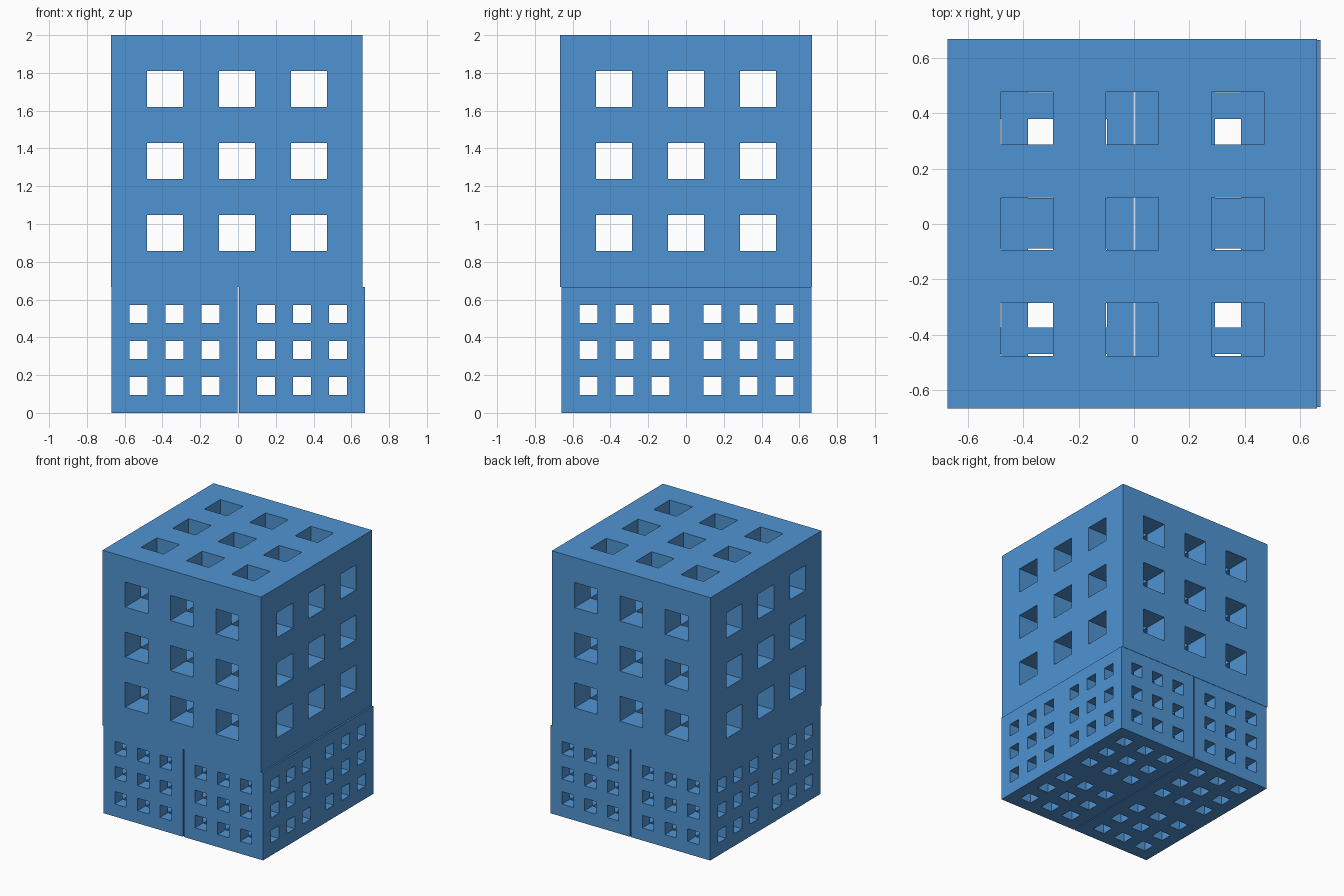
import bpy, bmesh
from mathutils import Vector

if "Cube" in bpy.data.objects:
    bpy.data.objects.remove(bpy.data.objects["Cube"])

N = 7  # each cube is a 7x7x7 grid; odd rows and columns are bored through

# Blue paint shared by all blocks
blue = bpy.data.materials.new("blue_paint")
blue.diffuse_color = (0.08, 0.296, 0.658, 1)
blue.use_nodes = True
blue.node_tree.nodes["Principled BSDF"].inputs["Base Color"].default_value = blue.diffuse_color


def solid(c):
    """A cell is material unless it lies in a bore (two or more odd indices)."""
    return all(0 <= i < N for i in c) and sum(i % 2 for i in c) < 2


def lattice_cube(name, origin, size):
    """Cube with 3x3 square tunnels along all three axes; origin is its low corner."""
    bm = bmesh.new()
    verts = {}

    def vert(p):
        if p not in verts:
            verts[p] = bm.verts.new(Vector(p) * (size / N))
        return verts[p]

    cells = [(x, y, z) for x in range(N) for y in range(N) for z in range(N)]
    for c in filter(solid, cells):
        for axis in range(3):
            u, v = (axis + 1) % 3, (axis + 2) % 3
            for side in (0, 1):
                near = list(c)
                near[axis] += 2 * side - 1
                if solid(near):
                    continue
                quad = []
                for du, dv in ((0, 0), (1, 0), (1, 1), (0, 1)):
                    p = list(c)
                    p[axis] += side
                    p[u] += du
                    p[v] += dv
                    quad.append(vert(tuple(p)))
                bm.faces.new(quad if side else quad[::-1])
    mesh = bpy.data.meshes.new(name)
    bm.to_mesh(mesh)
    bm.free()
    mesh.materials.append(blue)
    obj = bpy.data.objects.new(name, mesh)
    obj.location = origin
    bpy.context.collection.objects.link(obj)
    return obj


BIG, SMALL = 4 / 3, 2 / 3

# Large upper block, set slightly to the left
lattice_cube("upper_block", (-0.673, -0.666, SMALL), BIG)

# Four half-size blocks below, with a narrow gap between left and right
for x_name, x in (("left", -0.669), ("right", 0.006)):
    for y_name, y in (("front", -0.660), ("back", -0.002)):
        lattice_cube(f"lower_block_{y_name}_{x_name}", (x, y, 0), SMALL)
